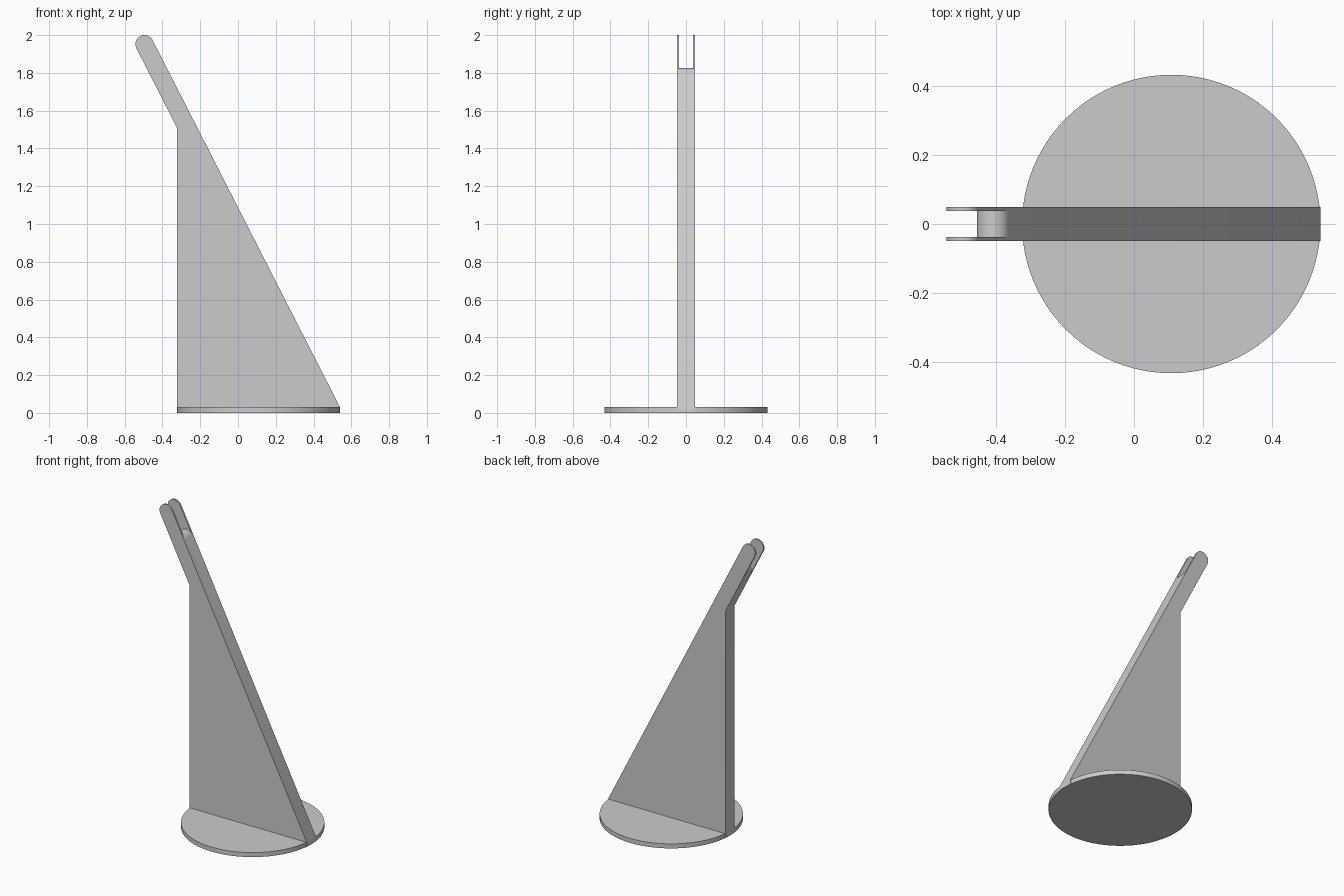
import bpy, bmesh
from math import sin, cos, radians, pi
from mathutils import Vector

cube = bpy.data.objects.get("Cube")
if cube:
    bpy.data.objects.remove(cube, do_unlink=True)

grey = bpy.data.materials.new("plain grey")
grey.use_nodes = True
colour = (0.6, 0.6, 0.6, 1)
grey.diffuse_color = colour
grey.node_tree.nodes["Principled BSDF"].inputs["Base Color"].default_value = colour

RADIUS = 0.048          # rounded ends of the arm
TILT = radians(27.04)   # lean of the arm from vertical
BACK_X, TOE_X = -0.324, 0.54
BASE_H = 0.03
TIP = Vector((-0.495, 1.952))
DOWN = Vector((sin(TILT), -cos(TILT)))


def finish(obj):
    obj.data.materials.append(grey)
    bpy.ops.object.select_all(action='DESELECT')
    obj.select_set(True)
    bpy.context.view_layer.objects.active = obj
    bpy.ops.object.shade_smooth_by_angle(angle=radians(30))


def fin_profile(shorten):
    """Leaning fin outline in x, z with a rounded top, shortened along the arm."""
    centre = TIP + DOWN * shorten
    steps = 24
    arc = [centre + RADIUS * Vector((cos(TILT + pi * i / steps), sin(TILT + pi * i / steps)))
           for i in range(steps + 1)]
    last = arc[-1]
    knee = last + DOWN * ((BACK_X - last.x) / DOWN.x)
    foot = [Vector((BACK_X, 0.001)), Vector((TOE_X, 0.001)), Vector((TOE_X, BASE_H))]
    return arc + [knee] + foot


def extrude_profile(name, points, y0, y1):
    bm = bmesh.new()
    face = bm.faces.new([bm.verts.new((p.x, y0, p.y)) for p in points])
    new = bmesh.ops.extrude_face_region(bm, geom=[face])["geom"]
    verts = [v for v in new if isinstance(v, bmesh.types.BMVert)]
    bmesh.ops.translate(bm, verts=verts, vec=(0, y1 - y0, 0))
    bmesh.ops.recalc_face_normals(bm, faces=bm.faces)
    mesh = bpy.data.meshes.new(name)
    bm.to_mesh(mesh)
    bm.free()
    obj = bpy.data.objects.new(name, mesh)
    bpy.context.collection.objects.link(obj)
    finish(obj)


# Round base plate
bpy.ops.mesh.primitive_cylinder_add(vertices=96, radius=0.432, depth=BASE_H,
                                    location=(0.108, 0, BASE_H / 2))
base = bpy.context.object
base.name = "base_plate"
finish(base)

# Fin core stops short, leaving a slot between the two cheeks
SLOT, HALF = 0.037, 0.0485
extrude_profile("fin_core", fin_profile(0.195), -SLOT, SLOT)
extrude_profile("front_cheek", fin_profile(0), -HALF, -SLOT)
extrude_profile("back_cheek", fin_profile(0), SLOT, HALF)
